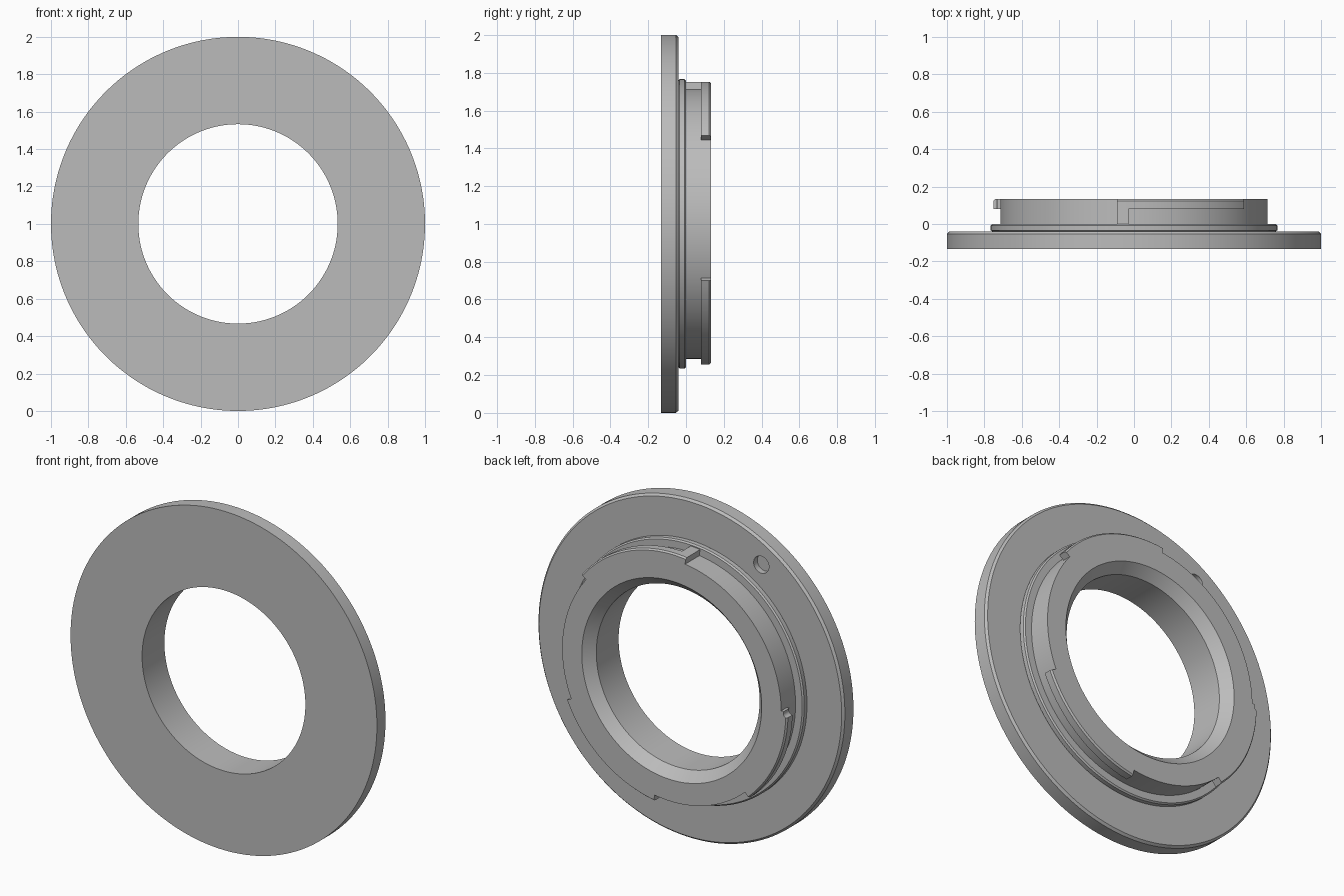
import bpy, bmesh, math
from mathutils import Matrix, Vector

if "Cube" in bpy.data.objects:
    bpy.data.objects.remove(bpy.data.objects["Cube"])

grey = bpy.data.materials.new("satin_grey")
grey.use_nodes = True
grey.diffuse_color = (0.5, 0.5, 0.5, 1)
grey.node_tree.nodes["Principled BSDF"].inputs["Base Color"].default_value = (0.5, 0.5, 0.5, 1)

CENTRE = Vector((0, 0, 1))
BACK = 0.133


def finish(name, bm):
    bmesh.ops.recalc_face_normals(bm, faces=bm.faces)
    mesh = bpy.data.meshes.new(name)
    bm.to_mesh(mesh)
    bm.free()
    mesh.materials.append(grey)
    ob = bpy.data.objects.new(name, mesh)
    bpy.context.collection.objects.link(ob)
    return ob


def revolve(name, profile, start=0, end=360):
    """Sweep a closed (radius, y) profile about the ring axis, in degrees from +x toward +z."""
    bm = bmesh.new()
    turn = Matrix.Rotation(-math.radians(start), 3, "Y")
    verts = [bm.verts.new(CENTRE + turn @ Vector((r, y, 0))) for r, y in profile]
    face = bm.faces.new(verts)
    full = end - start == 360
    steps = 180 if full else max(3, round((end - start) / 2))
    if full:
        geom = list(face.edges)
        bm.faces.remove(face)
    else:
        geom = [face] + list(face.edges) + verts
        bm.faces.new([bm.verts.new(v.co) for v in verts])
    bmesh.ops.spin(bm, geom=geom, cent=CENTRE, axis=(0, -1, 0),
                   angle=math.radians(end - start), steps=steps)
    bmesh.ops.remove_doubles(bm, verts=bm.verts, dist=0.0002)
    return finish(name, bm)


def drill(target, radius, depth, at_radius, angle, y):
    """Cut a round hole along the ring axis."""
    a = math.radians(angle)
    spot = CENTRE + Vector((at_radius * math.cos(a), y, at_radius * math.sin(a)))
    bm = bmesh.new()
    bmesh.ops.create_cone(bm, cap_ends=True, segments=32, radius1=radius, radius2=radius,
                          depth=2 * depth,
                          matrix=Matrix.Translation(spot) @ Matrix.Rotation(math.pi / 2, 4, "X"))
    cutter = finish("drill_cutter", bm)
    cutter.hide_render = True
    mod = target.modifiers.new("drill", "BOOLEAN")
    mod.operation, mod.solver, mod.object = "DIFFERENCE", "EXACT", cutter
    bpy.context.view_layer.objects.active = target
    bpy.ops.object.modifier_apply(modifier=mod.name)
    bpy.data.objects.remove(cutter)


# Flange, shoulder, neck and flared bore in one turned profile
body = revolve("adapter_ring", [
    (0.533, -BACK), (1.0, -BACK), (1.0, -0.053), (0.988, -0.04),
    (0.758, -0.04), (0.766, -0.034), (0.766, -0.008), (0.758, 0.0),
    (0.715, 0.0), (0.715, BACK), (0.587, BACK), (0.533, 0.075)])

# Blind locking-pin hole in the flange
drill(body, 0.05, 0.035, 0.874, 122, -0.04)

# Bayonet tabs around the neck
tab = [(0.713, 0.08), (0.752, 0.08), (0.752, BACK - 0.01), (0.744, BACK), (0.713, BACK)]
parts = [body]
for name, start, end in (("upper_tab", 38.5, 97), ("lower_tab", -81, -23.5), ("right_tab", 179, 228)):
    parts.append(revolve(name, tab, start, end))

# Round relief at the start of the right tab
drill(parts[-1], 0.022, 0.08, 0.75, 180, BACK)

# Rotation stop below the upper tab
parts.append(revolve("stop_block", [(0.713, -0.005), (0.752, -0.005), (0.752, 0.081), (0.713, 0.081)], 92.3, 97))

# Smooth rounds, crisp edges
bpy.ops.object.select_all(action="DESELECT")
for ob in parts:
    ob.select_set(True)
bpy.context.view_layer.objects.active = body
bpy.ops.object.shade_smooth_by_angle(angle=math.radians(25))
